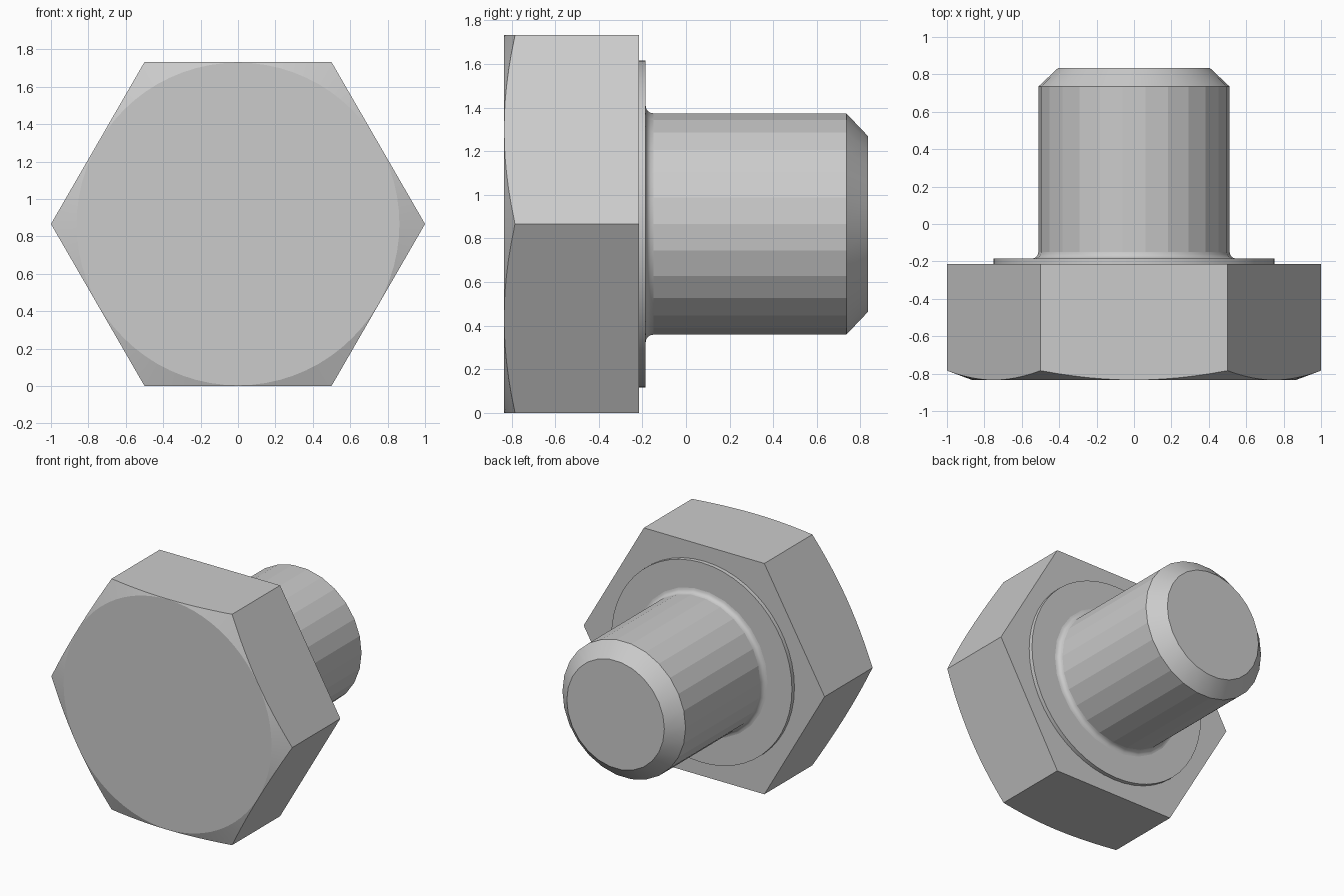
import bpy, bmesh
from math import sin, cos, pi, radians

if "Cube" in bpy.data.objects:
    bpy.data.objects.remove(bpy.data.objects["Cube"])

APOTHEM = cos(pi / 6)          # hex head has corner radius 1
ZC = APOTHEM                   # bolt axis height, axis runs along y
Y_FRONT, Y_HEAD, Y_WASHER, Y_TIP = -0.835, -0.215, -0.185, 0.835


def loft(name, rings, cap_start, cap_end, smooth_bands=()):
    """Skin between rings of (x, y, z) points; chosen bands are smooth shaded."""
    bm = bmesh.new()
    loops = [[bm.verts.new(p) for p in ring] for ring in rings]
    n = len(loops[0])
    for k, (a, b) in enumerate(zip(loops, loops[1:])):
        for i in range(n):
            j = (i + 1) % n
            f = bm.faces.new((a[i], a[j], b[j], b[i]))
            f.smooth = k in smooth_bands
    if cap_start:
        bm.faces.new(loops[0])
    if cap_end:
        bm.faces.new(loops[-1])
    bmesh.ops.recalc_face_normals(bm, faces=bm.faces)
    for e in bm.edges:
        if len(e.link_faces) == 2:
            e.smooth = (all(f.smooth for f in e.link_faces)
                        and e.calc_face_angle() < radians(30))
    # merge the straight runs of the hex flats into single faces
    bmesh.ops.dissolve_limit(bm, angle_limit=radians(0.5), verts=[], edges=bm.edges)
    me = bpy.data.meshes.new(name)
    bm.to_mesh(me)
    bm.free()
    ob = bpy.data.objects.new(name, me)
    bpy.context.collection.objects.link(ob)
    return ob


def circle(r, y, n):
    return [(r * cos(2 * pi * i / n), y, ZC + r * sin(2 * pi * i / n)) for i in range(n)]


# Hex head: round front face, conical corner chamfer, flat sides
N = 72
front, edge, back = [], [], []
for i in range(N):
    t = 2 * pi * i / N
    r = APOTHEM / cos((t % (pi / 3)) - pi / 6)
    y = Y_FRONT + 0.001 + 0.05 * (r - APOTHEM) / (1 - APOTHEM)
    c, s = cos(t), sin(t)
    front.append((0.863 * c, Y_FRONT, ZC + 0.863 * s))
    edge.append((r * c, y, ZC + r * s))
    back.append((r * c, Y_HEAD, ZC + r * s))
loft("hex_head", [front, edge, back], True, True, {0})

# Thin washer face under the head
loft("washer_face", [circle(0.75, Y_HEAD, 52), circle(0.75, Y_WASHER, 52)],
     False, True, {0})

# Shank: fillet at the root, faceted body, chamfered tip
F, R = 0.036, 0.511
profile = [(R + F * (1 - sin(a)), Y_WASHER + F * (1 - cos(a)))
           for a in (radians(22.5 * k) for k in range(5))]
profile += [(R, Y_TIP - 0.1), (0.405, Y_TIP)]
loft("shank", [circle(r, y, 26) for r, y in profile], False, True, {0, 1, 2, 3, 5})
